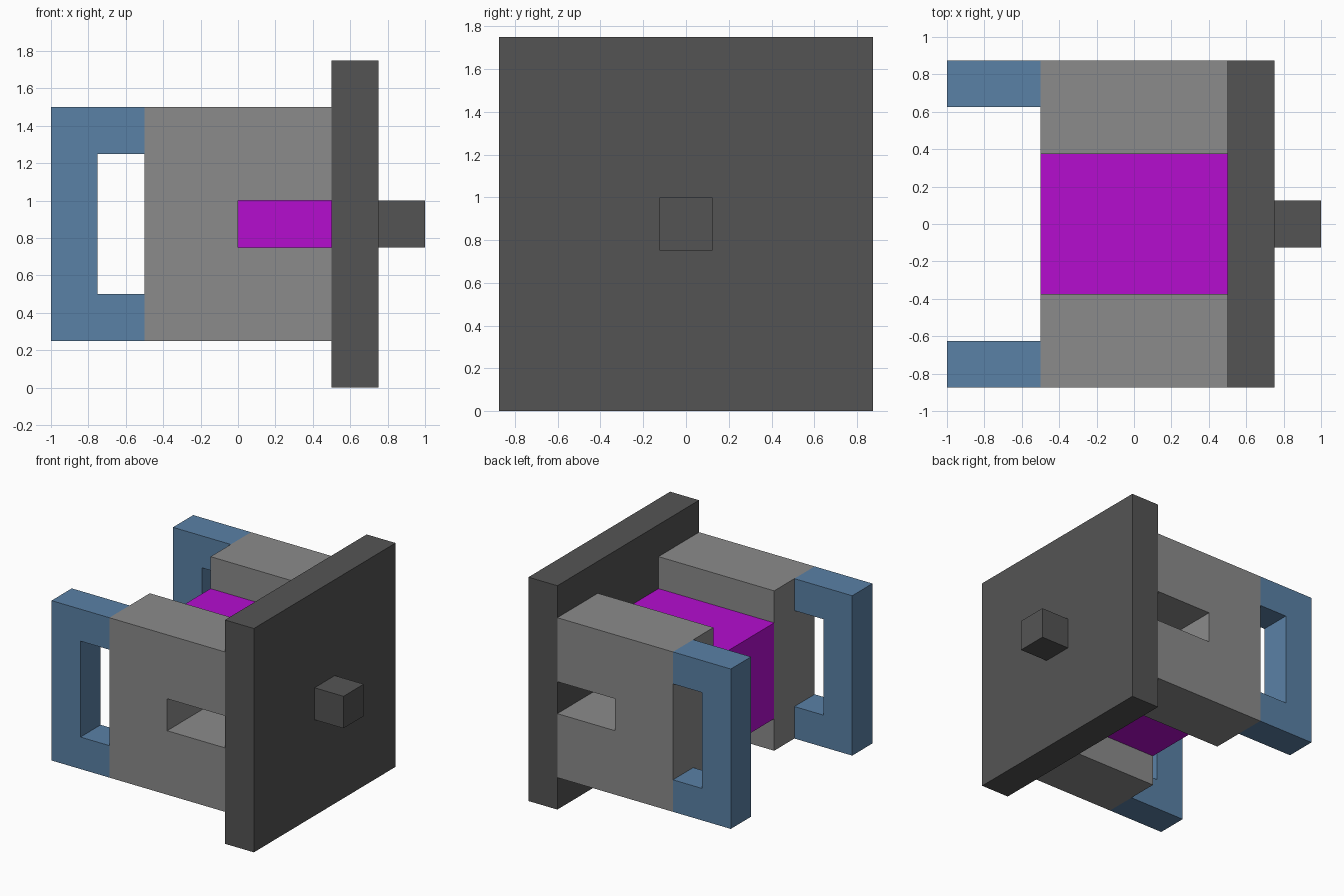
import bpy, bmesh

if "Cube" in bpy.data.objects:
    bpy.data.objects.remove(bpy.data.objects["Cube"])


def material(name, r, g, b):
    lin = lambda c: ((c / 255 + 0.055) / 1.055) ** 2.4 if c > 10 else c / 255 / 12.92
    m = bpy.data.materials.new(name)
    m.diffuse_color = (lin(r), lin(g), lin(b), 1)
    m.use_nodes = True
    m.node_tree.nodes["Principled BSDF"].inputs["Base Color"].default_value = m.diffuse_color
    return m


GREY = material("mid grey", 139, 139, 139)
DARK = material("dark grey", 84, 84, 84)
BLUE = material("steel blue", 90, 129, 166)
MAGENTA = material("magenta", 181, 13, 207)


def extrude_profile(name, points, y0, y1, mat):
    """Extrude an x/z outline along y from y0 to y1."""
    bm = bmesh.new()
    face = bm.faces.new([bm.verts.new((x, y0, z)) for x, z in points])
    res = bmesh.ops.extrude_face_region(bm, geom=[face])
    verts = [v for v in res["geom"] if isinstance(v, bmesh.types.BMVert)]
    bmesh.ops.translate(bm, verts=verts, vec=(0, y1 - y0, 0))
    bmesh.ops.recalc_face_normals(bm, faces=bm.faces)
    me = bpy.data.meshes.new(name)
    bm.to_mesh(me)
    bm.free()
    me.materials.append(mat)
    ob = bpy.data.objects.new(name, me)
    bpy.context.collection.objects.link(ob)
    return ob


def box(name, x0, x1, y0, y1, z0, z1, mat):
    return extrude_profile(name, [(x0, z0), (x1, z0), (x1, z1), (x0, z1)], y0, y1, mat)


# Large end plate and its small peg
box("end_plate", 0.5, 0.75, -0.875, 0.875, 0, 1.75, DARK)
box("peg", 0.75, 1.0, -0.125, 0.125, 0.75, 1.0, DARK)

# Core between the side blocks
box("core", -0.5, 0.5, -0.375, 0.375, 0.5, 1.25, MAGENTA)

# Slotted side block outline and C-shaped handle outline
block = [(-0.5, 0.25), (0.5, 0.25), (0.5, 0.75), (0, 0.75),
         (0, 1.0), (0.5, 1.0), (0.5, 1.5), (-0.5, 1.5)]
handle = [(-1, 0.25), (-0.5, 0.25), (-0.5, 0.5), (-0.75, 0.5),
          (-0.75, 1.25), (-0.5, 1.25), (-0.5, 1.5), (-1, 1.5)]

for side, s in (("front", -1), ("back", 1)):
    extrude_profile(side + "_block", block, s * 0.375, s * 0.875, GREY)
    extrude_profile(side + "_handle", handle, s * 0.625, s * 0.875, BLUE)
